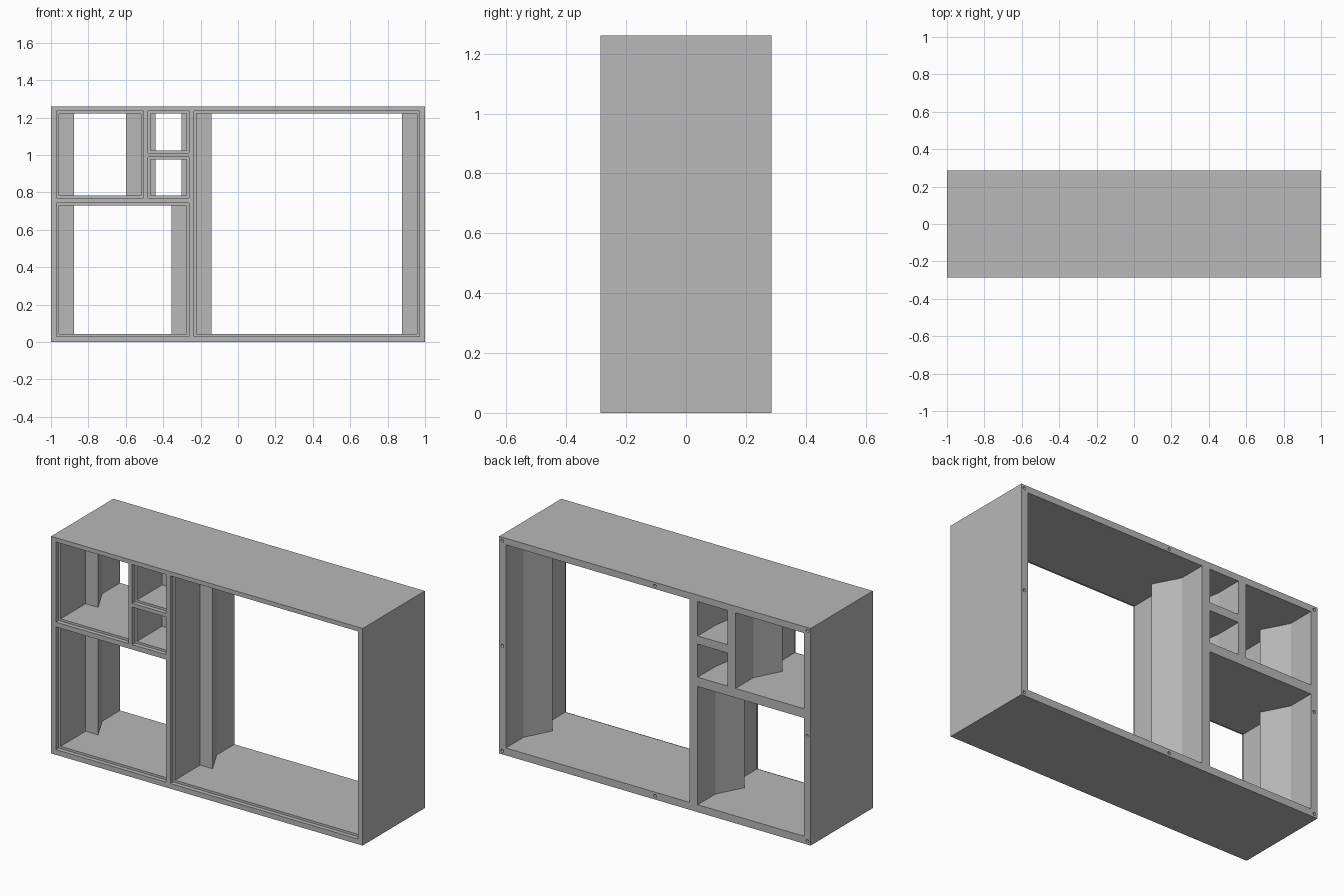
import bpy
import bmesh
from mathutils import Matrix, Vector

old = bpy.data.objects.get("Cube")
if old:
    bpy.data.objects.remove(old, do_unlink=True)

grey = bpy.data.materials.new("plain_grey")
grey.use_nodes = True
colour = (0.48, 0.48, 0.48, 1)
grey.diffuse_color = colour
grey.node_tree.nodes["Principled BSDF"].inputs["Base Color"].default_value = colour

HEIGHT = 1.26
FRONT, BACK = -0.285, 0.285
LIP, REBATE = 0.013, 0.025

# Front openings: name, x range, z range, width of the side wedges
CELLS = [
    ("large_cell", -0.235, 0.97, 0.03, 1.235, 0.08),
    ("lower_cell", -0.97, -0.262, 0.03, 0.742, 0.08),
    ("upper_cell", -0.97, -0.505, 0.77, 1.235, 0.08),
    ("small_lower_cell", -0.48, -0.262, 0.77, 0.988, 0.026),
    ("small_upper_cell", -0.48, -0.262, 1.01, 1.235, 0.026),
]


def add_box(bm, lo, hi):
    lo, hi = Vector(lo), Vector(hi)
    size = Matrix.Diagonal((*(hi - lo), 1))
    bmesh.ops.create_cube(bm, size=1, matrix=Matrix.Translation((lo + hi) / 2) @ size)


def finish(name, bm):
    bmesh.ops.recalc_face_normals(bm, faces=bm.faces)
    mesh = bpy.data.meshes.new(name)
    bm.to_mesh(mesh)
    bm.free()
    mesh.materials.append(grey)
    obj = bpy.data.objects.new(name, mesh)
    bpy.context.collection.objects.link(obj)
    return obj


def cut(target, bm):
    cutter = finish("cutter", bm)
    cutter.hide_render = True
    mod = target.modifiers.new("cut", "BOOLEAN")
    mod.operation = "DIFFERENCE"
    mod.solver = "EXACT"
    mod.object = cutter
    bpy.context.view_layer.objects.active = target
    bpy.ops.object.modifier_apply(modifier=mod.name)
    bpy.data.objects.remove(cutter, do_unlink=True)


# Outer cabinet block
bm = bmesh.new()
add_box(bm, (-1, FRONT, 0), (1, BACK, HEIGHT))
frame = finish("cabinet_frame", bm)

# Open cells running right through
bm = bmesh.new()
for name, x0, x1, z0, z1, w in CELLS:
    add_box(bm, (x0 + LIP, FRONT - 0.1, z0 + LIP), (x1 - LIP, BACK + 0.1, z1 - LIP))
cut(frame, bm)

# Shallow rebate round the front of each cell
bm = bmesh.new()
for name, x0, x1, z0, z1, w in CELLS:
    add_box(bm, (x0, FRONT - 0.1, z0), (x1, FRONT + REBATE, z1))
cut(frame, bm)

# Screw holes round the back rim
bm = bmesh.new()
for x in (-0.98, 0, 0.98):
    for z in (0.02, HEIGHT / 2, HEIGHT - 0.02):
        if x == 0 and z == HEIGHT / 2:
            continue
        place = Matrix.Translation((x, BACK, z)) @ Matrix.Rotation(1.5707963, 4, "X")
        bmesh.ops.create_cone(bm, cap_ends=True, segments=16, radius1=0.009,
                              radius2=0.009, depth=0.12, matrix=place)
cut(frame, bm)


# Vertical wedge on a cell wall: square face to the front, slope to the back
def wedge(name, x, out, z0, z1):
    bm = bmesh.new()
    plan = [(x, -0.03), (x + out, -0.03), (x, 0.122)]
    face = bm.faces.new([bm.verts.new((px, py, z0)) for px, py in plan])
    top = bmesh.ops.extrude_face_region(bm, geom=[face])["geom"]
    verts = [v for v in top if isinstance(v, bmesh.types.BMVert)]
    bmesh.ops.translate(bm, verts=verts, vec=(0, 0, z1 - z0))
    finish(name, bm)


for name, x0, x1, z0, z1, w in CELLS:
    wedge(name + "_right_wedge", x0 + LIP, w, z0 + LIP, z1 - LIP)
    wedge(name + "_left_wedge", x1 - LIP, -w, z0 + LIP, z1 - LIP)
